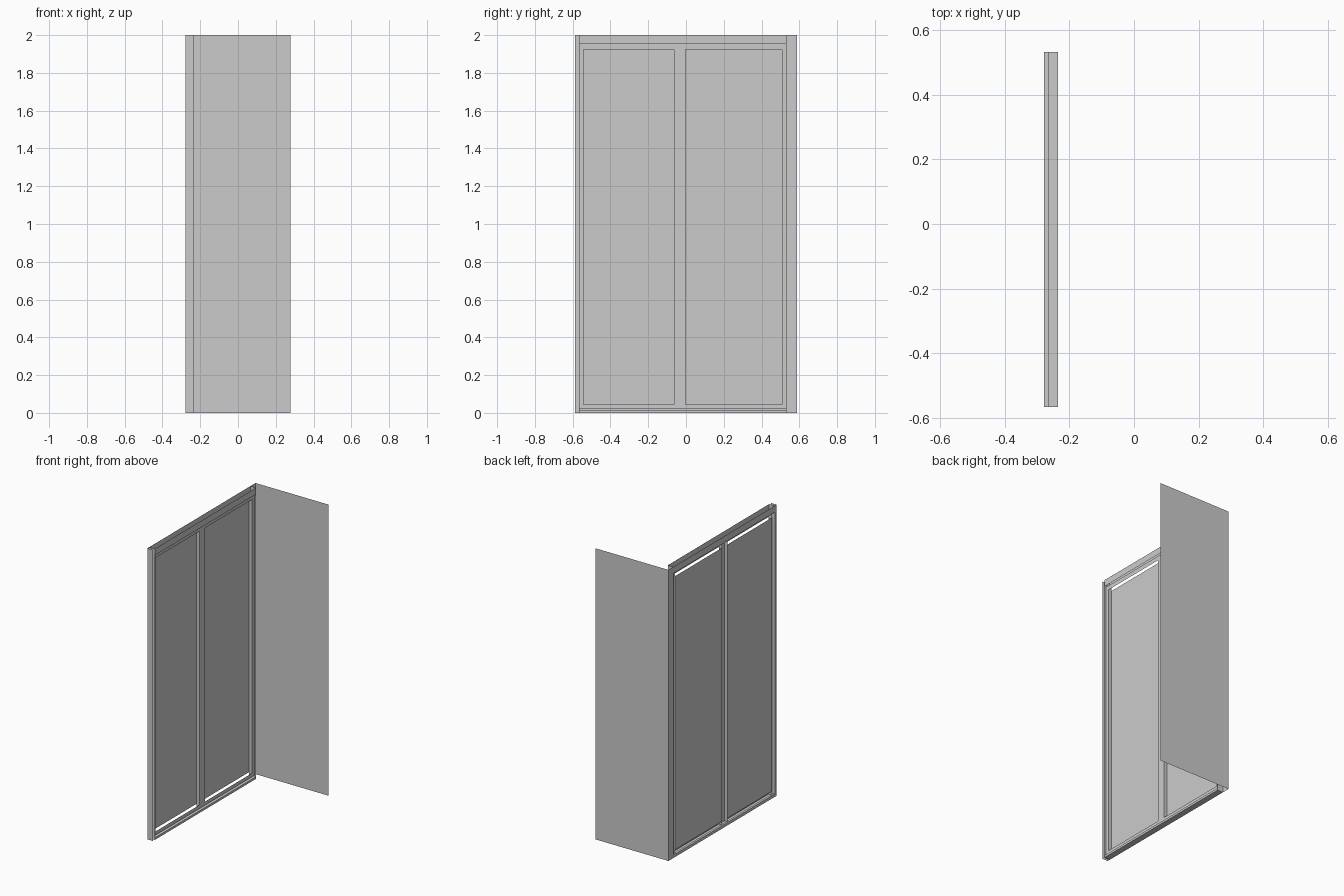
import bpy

if "Cube" in bpy.data.objects:
    bpy.data.objects.remove(bpy.data.objects["Cube"])


def mesh(name, verts, faces):
    me = bpy.data.meshes.new(name)
    me.from_pydata(verts, [], faces)
    ob = bpy.data.objects.new(name, me)
    bpy.context.collection.objects.link(ob)
    return ob


def sheets(name, quads):
    """Flat thin sheets; each quad is a list of four points."""
    verts = [p for q in quads for p in q]
    return mesh(name, verts, [tuple(range(4 * i, 4 * i + 4)) for i in range(len(quads))])


def x_quad(x, y0, y1, z0, z1):
    return [(x, y0, z0), (x, y1, z0), (x, y1, z1), (x, y0, z1)]


def y_quad(y, x0, x1, z0, z1):
    return [(x0, y, z0), (x1, y, z0), (x1, y, z1), (x0, y, z1)]


BACK, FRONT, HALF, H = -0.278, -0.235, 0.587, 2.0
Y0, Y1 = -0.567, 0.533          # opening between the wall posts
SILL, HEAD = 0.02, 1.955
GLASS_X, FRAME_X = -0.272, -0.248
GZ0, GZ1 = 0.045, 1.925
DOORS = [(-0.543, -0.063), (-0.003, 0.508)]

# fixed side panel
sheets("side_panel", [y_quad(HALF, BACK, 0.278, 0, H)])

# open channel posts at both ends
for name, outer, inner in (("left_post", -HALF, Y0), ("right_post", HALF, Y1)):
    quads = [x_quad(BACK, outer, inner, 0, H), y_quad(inner, BACK, FRONT, 0, H)]
    if outer < 0:
        quads.append(y_quad(outer, BACK, FRONT, 0, H))
    sheets(name, quads)

# open top rail
sheets("top_rail", [x_quad(x, Y0, Y1, HEAD, H) for x in (BACK, FRONT)])

# stepped bottom rail
prof = [(BACK, 0), (FRONT, 0), (FRONT, 0.015), (-0.263, 0.015), (-0.263, SILL), (BACK, SILL)]
n = len(prof)
verts = [(x, y, z) for y in (Y0, Y1) for x, z in prof]
faces = [(i, (i + 1) % n, n + (i + 1) % n, n + i) for i in range(n)]
mesh("bottom_rail", verts, faces + [tuple(reversed(range(n))), tuple(range(n, 2 * n))])

# door frames: stiles, rails and the side returns that hold the glass
stiles = [(Y0, DOORS[0][0]), (DOORS[0][1], DOORS[1][0]), (DOORS[1][1], Y1)]
sheets("door_stiles", [x_quad(FRAME_X, a, b, SILL, HEAD) for a, b in stiles])
for i, (a, b) in enumerate(DOORS):
    side = ("left", "right")[i]
    sheets(side + "_door_rails", [x_quad(FRAME_X, a, b, SILL, GZ0),
                                  x_quad(FRAME_X, a, b, GZ1, HEAD)])
    sheets(side + "_door_returns", [y_quad(y, GLASS_X, FRAME_X, SILL, HEAD) for y in (a, b)])
    sheets(side + "_door_glass", [x_quad(GLASS_X, a, b, GZ0, GZ1)])
